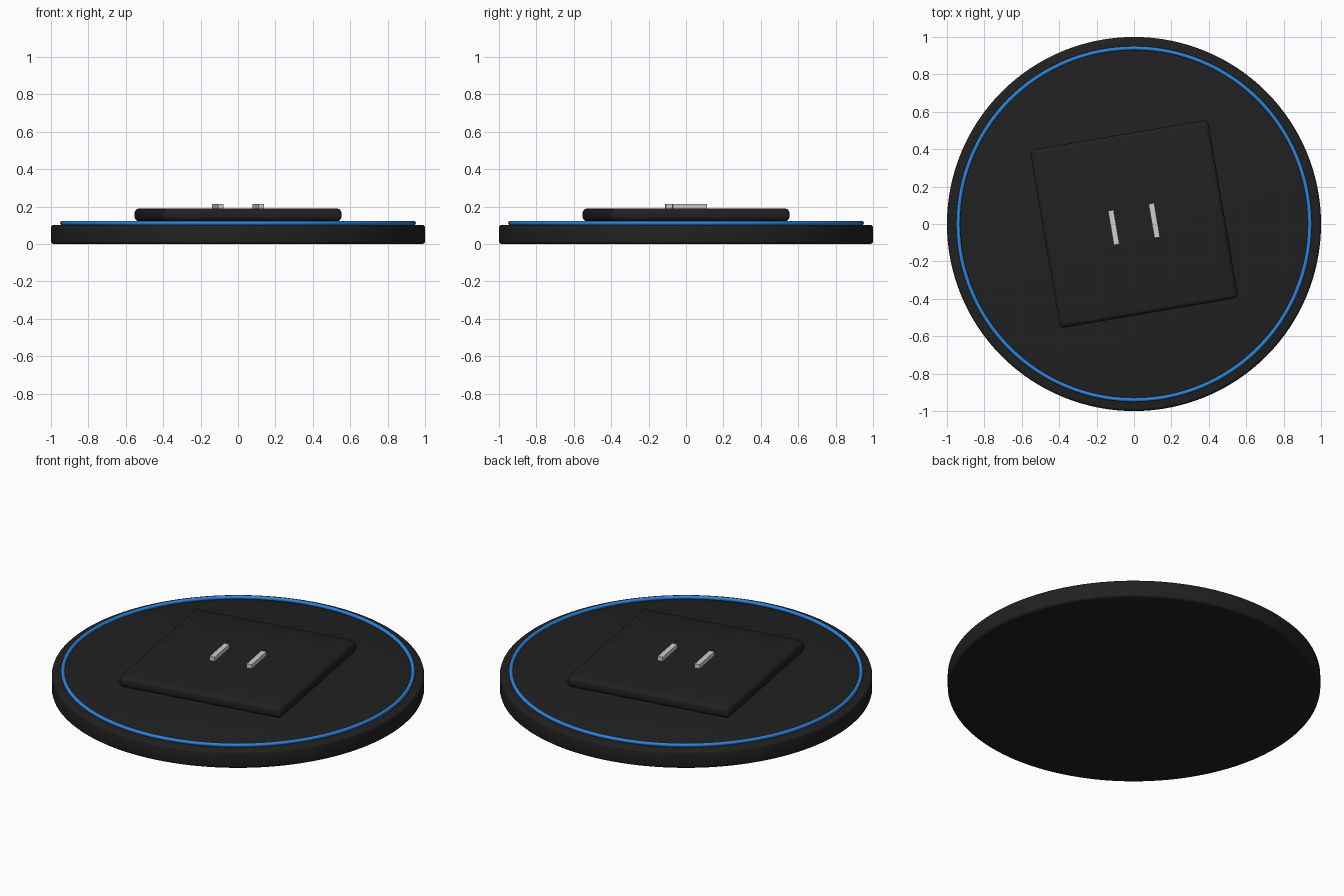
import bpy
import math
from mathutils import Matrix, Vector

cube = bpy.data.objects.get("Cube")
if cube:
    bpy.data.objects.remove(cube, do_unlink=True)

TURN = math.radians(9.7)


def make_material(name, rgb):
    mat = bpy.data.materials.new(name)
    mat.use_nodes = True
    mat.diffuse_color = (*rgb, 1)
    mat.node_tree.nodes["Principled BSDF"].inputs["Base Color"].default_value = (*rgb, 1)
    return mat


black = make_material("matte black", (0.015, 0.015, 0.015))
blue = make_material("bright blue", (0.025, 0.23, 0.70))
silver = make_material("light silver", (0.62, 0.62, 0.62))


def finish(name, mat, bevel=0, segments=3, smooth=True):
    """Name and colour the active object, then round its edges."""
    obj = bpy.context.object
    obj.name = name
    obj.data.materials.append(mat)
    bpy.ops.object.transform_apply(location=False, rotation=False, scale=True)
    if bevel:
        mod = obj.modifiers.new("rounded edges", "BEVEL")
        mod.width = bevel
        mod.segments = segments
        mod.limit_method = "ANGLE"
        mod.angle_limit = math.radians(40)
        bpy.ops.object.modifier_apply(modifier=mod.name)
    if smooth:
        bpy.ops.object.shade_smooth_by_angle(angle=math.radians(35))
    return obj


def box(name, mat, center, size, **edges):
    """Box placed in the turned frame shared by the plate and contacts."""
    spot = Matrix.Rotation(TURN, 3, "Z") @ Vector(center)
    bpy.ops.mesh.primitive_cube_add(size=1, location=spot, rotation=(0, 0, TURN))
    bpy.context.object.scale = size
    return finish(name, mat, **edges)


# Round base
bpy.ops.mesh.primitive_cylinder_add(vertices=128, radius=1, depth=0.102, location=(0, 0, 0.051))
finish("base_disc", black, bevel=0.015)

# Light ring resting on the base
bpy.ops.mesh.primitive_torus_add(major_segments=128, minor_segments=12, major_radius=0.94,
                                 minor_radius=0.011, location=(0, 0, 0.112))
finish("light_ring", blue)

# Square plate, turned slightly
box("charging_plate", black, (0, 0, 0.156), (0.966, 0.966, 0.068), bevel=0.025, segments=4)

# Pair of raised contact bars
for side, name in ((-1, "right_contact"), (1, "left_contact")):
    box(name, silver, (side * 0.11, 0, 0.196), (0.03, 0.185, 0.036), smooth=False)
